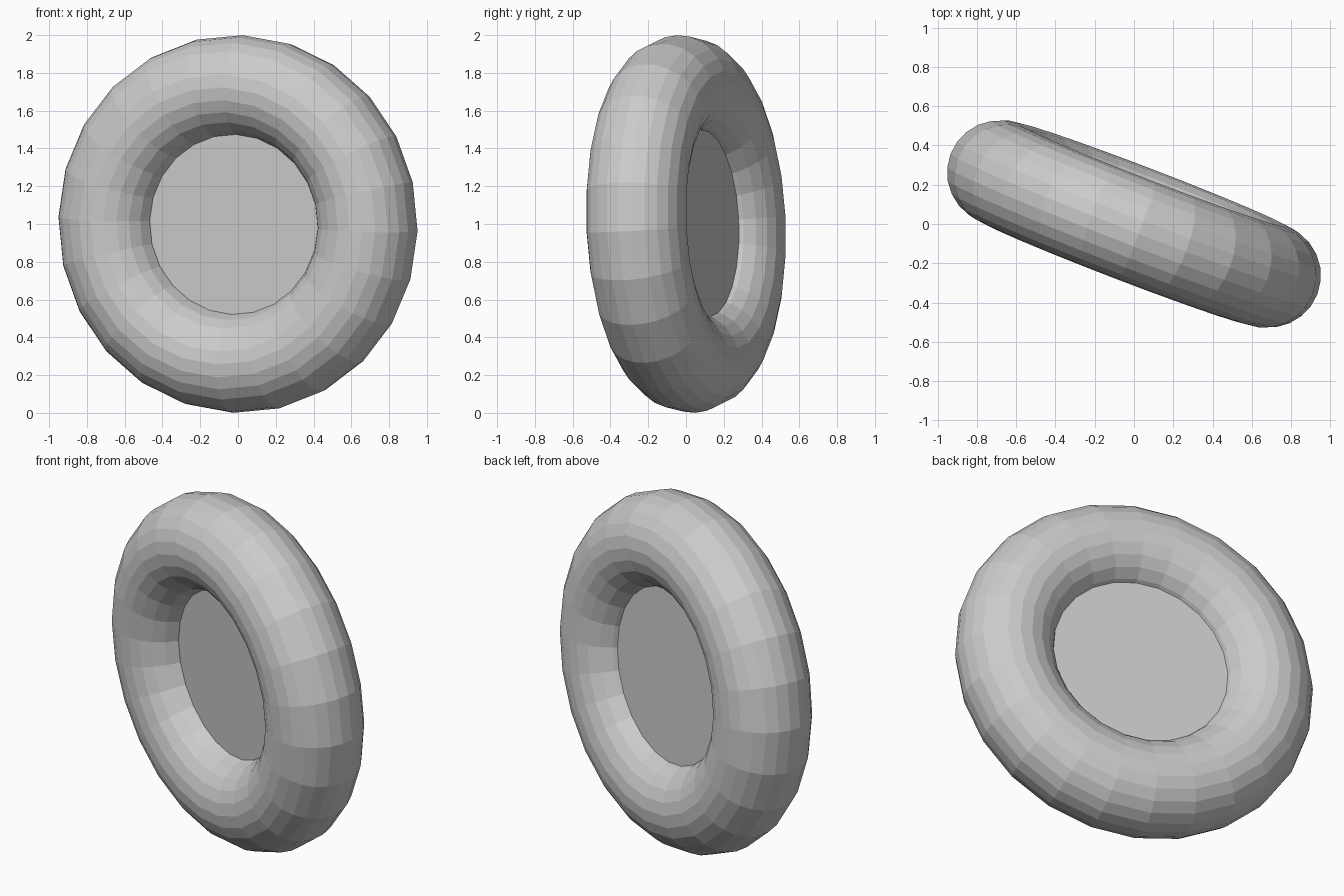
import bpy
from math import radians
from mathutils import Matrix

if "Cube" in bpy.data.objects:
    bpy.data.objects.remove(bpy.data.objects["Cube"])

# Shared pose: upright ring, turned, slightly leaning and rolled
pose = (Matrix.Translation((0, 0, 1))
        @ Matrix.Rotation(radians(-21), 4, 'Z')
        @ Matrix.Rotation(radians(2.2), 4, 'X')
        @ Matrix.Rotation(radians(2.3), 4, 'Y'))
upright = Matrix.Rotation(radians(90), 4, 'X')


def place(name, offset=0.0):
    """Name the new part and bake it into the shared pose."""
    obj = bpy.context.object
    obj.name = name
    obj.data.transform(pose @ Matrix.Translation((0, offset, 0)) @ upright)
    obj.data.update()
    return obj


# Flat-shaded tyre
bpy.ops.mesh.primitive_torus_add(major_segments=24, minor_segments=24,
                                 major_radius=0.735, minor_radius=0.266)
place("tyre")

# Solid hub filling the hole, a little towards the back
bpy.ops.mesh.primitive_cylinder_add(vertices=24, radius=0.53, depth=0.172)
place("hub", 0.024)
